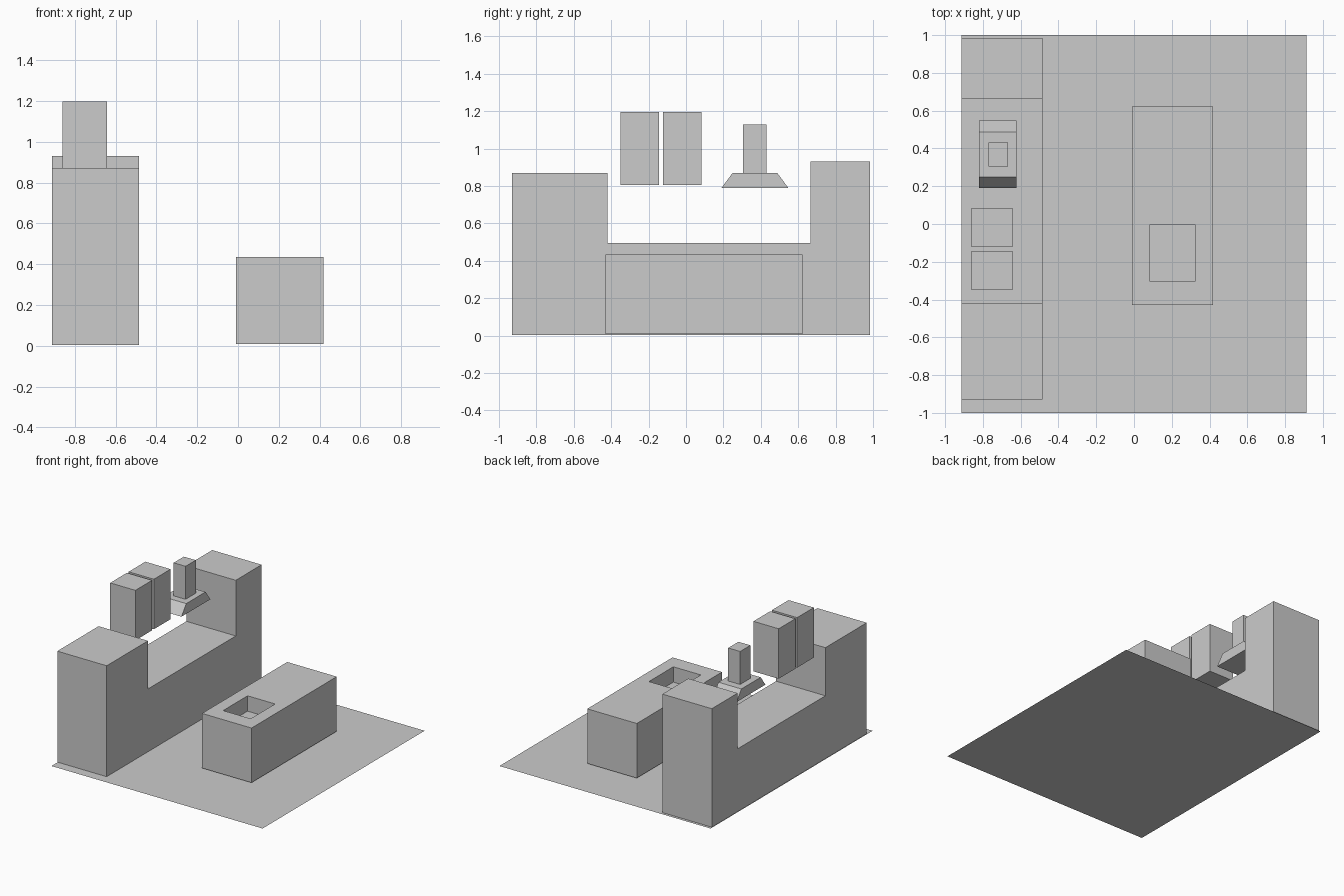
import bpy, bmesh

if "Cube" in bpy.data.objects:
    bpy.data.objects.remove(bpy.data.objects["Cube"])


def prism(name, profile, x0, x1):
    """Extrude a (y, z) outline along x from x0 to x1."""
    bm = bmesh.new()
    face = bm.faces.new([bm.verts.new((x0, y, z)) for y, z in profile])
    geo = bmesh.ops.extrude_face_region(bm, geom=[face])["geom"]
    moved = [v for v in geo if isinstance(v, bmesh.types.BMVert)]
    bmesh.ops.translate(bm, verts=moved, vec=(x1 - x0, 0, 0))
    bmesh.ops.recalc_face_normals(bm, faces=bm.faces)
    mesh = bpy.data.meshes.new(name)
    bm.to_mesh(mesh)
    bm.free()
    obj = bpy.data.objects.new(name, mesh)
    bpy.context.collection.objects.link(obj)
    return obj


def box(name, x0, x1, y0, y1, z0, z1):
    return prism(name, [(y0, z0), (y1, z0), (y1, z1), (y0, z1)], x0, x1)


# Floor sheet
floor_mesh = bpy.data.meshes.new("floor")
floor_mesh.from_pydata([(-0.913, -1, 0), (0.913, -1, 0), (0.913, 1, 0), (-0.913, 1, 0)],
                       [], [(0, 1, 2, 3)])
bpy.context.collection.objects.link(bpy.data.objects.new("floor", floor_mesh))

# Wall units: tall block at each end, low worktop between
prism("wall_counter", [(-0.929, 0.004), (0.984, 0.004), (0.984, 0.93), (0.665, 0.93),
                       (0.665, 0.495), (-0.419, 0.495), (-0.419, 0.871), (-0.929, 0.871)],
      -0.912, -0.485)

# Island with recessed sink
island = box("island", -0.01, 0.418, -0.43, 0.622, 0.008, 0.435)
cutter = box("sink_cutter", 0.085, 0.323, -0.305, -0.003, 0.315, 0.6)
cutter.hide_render = True
cutter.hide_set(True)
cutter.display_type = 'WIRE'
cut = island.modifiers.new("sink", 'BOOLEAN')
cut.operation = 'DIFFERENCE'
cut.solver = 'EXACT'
cut.object = cutter

# Pair of hanging cabinets
for i, y in enumerate((-0.35, -0.122)):
    box(f"upper_cabinet_{i + 1}", -0.86, -0.642, y, y + 0.206, 0.806, 1.197)

# Extractor hood and its flue
prism("hood", [(0.19, 0.79), (0.547, 0.79), (0.488, 0.87), (0.249, 0.87)], -0.82, -0.622)
box("hood_flue", -0.77, -0.667, 0.305, 0.431, 0.87, 1.128)
